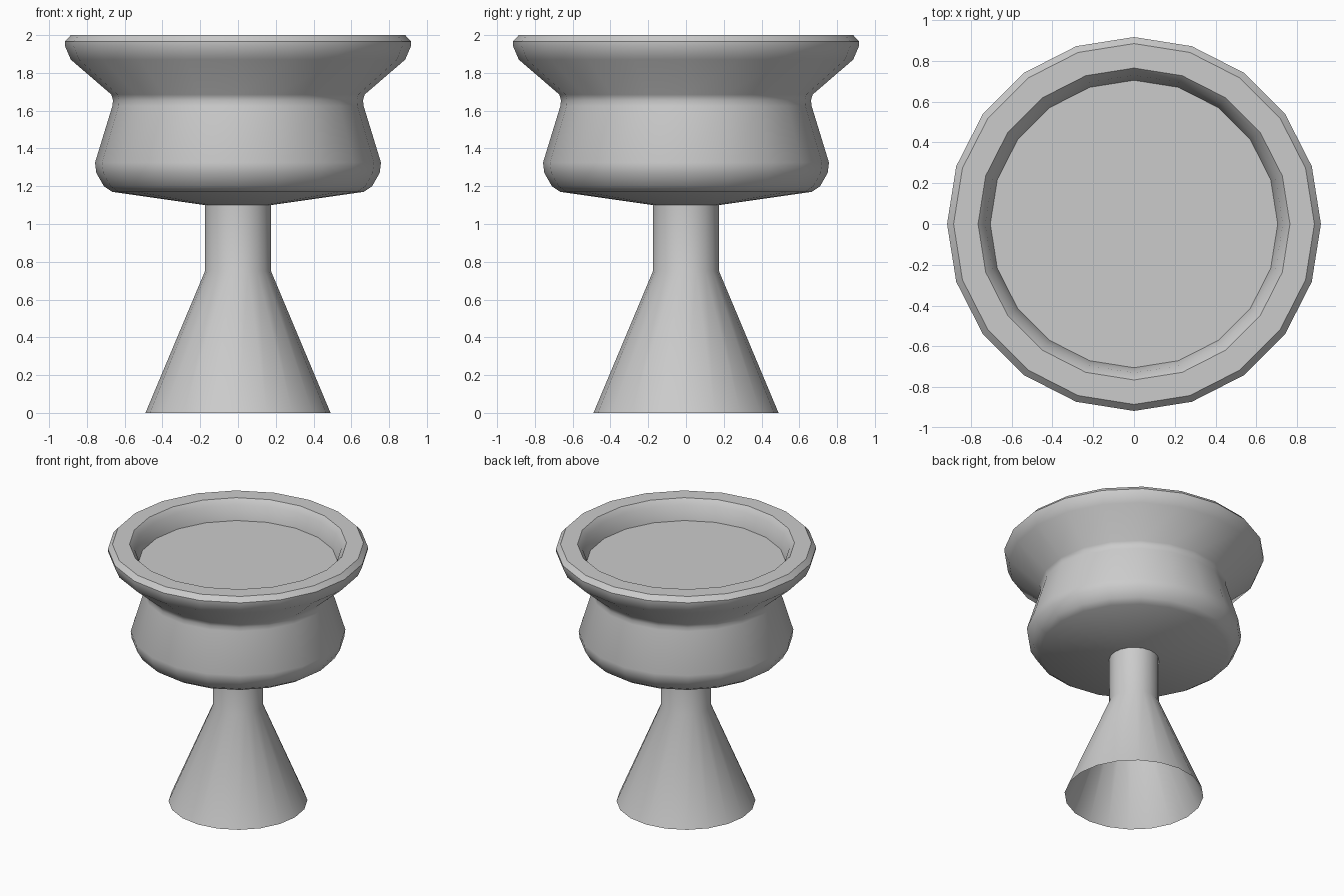
import bpy
import bmesh
import math

if "Cube" in bpy.data.objects:
    bpy.data.objects.remove(bpy.data.objects["Cube"])

SIDES = 20


def lathe(name, profile, cap_end=False):
    """Revolve an (r, z) profile around the z axis, low-poly with 20 sides."""
    bm = bmesh.new()
    rings = []
    for r, z in profile:
        rings.append([bm.verts.new((r * math.cos(2 * math.pi * i / SIDES),
                                    r * math.sin(2 * math.pi * i / SIDES), z))
                      for i in range(SIDES)])
    for low, high in zip(rings, rings[1:]):
        for i in range(SIDES):
            j = (i + 1) % SIDES
            bm.faces.new((low[i], low[j], high[j], high[i]))
    if cap_end:
        bm.faces.new(rings[-1])
    mesh = bpy.data.meshes.new(name)
    bm.to_mesh(mesh)
    bm.free()
    obj = bpy.data.objects.new(name, mesh)
    bpy.context.collection.objects.link(obj)
    bpy.ops.object.select_all(action='DESELECT')
    obj.select_set(True)
    bpy.context.view_layer.objects.active = obj
    bpy.ops.object.shade_smooth_by_angle(angle=math.radians(35))
    return obj


# Hollow flared foot and straight stem, open underneath
lathe("foot_and_stem", [(0.49, 0), (0.175, 0.75), (0.175, 1.10)])

# Bowl: underside, rounded belly, waist, flared rim, then the shallow recess
lathe("bowl", [
    (0.175, 1.10), (0.665, 1.17), (0.71, 1.20), (0.75, 1.27), (0.757, 1.325),
    (0.665, 1.625), (0.662, 1.655), (0.67, 1.685),
    (0.885, 1.87), (0.915, 1.94), (0.917, 1.965), (0.885, 2.0),
    (0.765, 2.0), (0.73, 1.96), (0.705, 1.85),
], cap_end=True)
